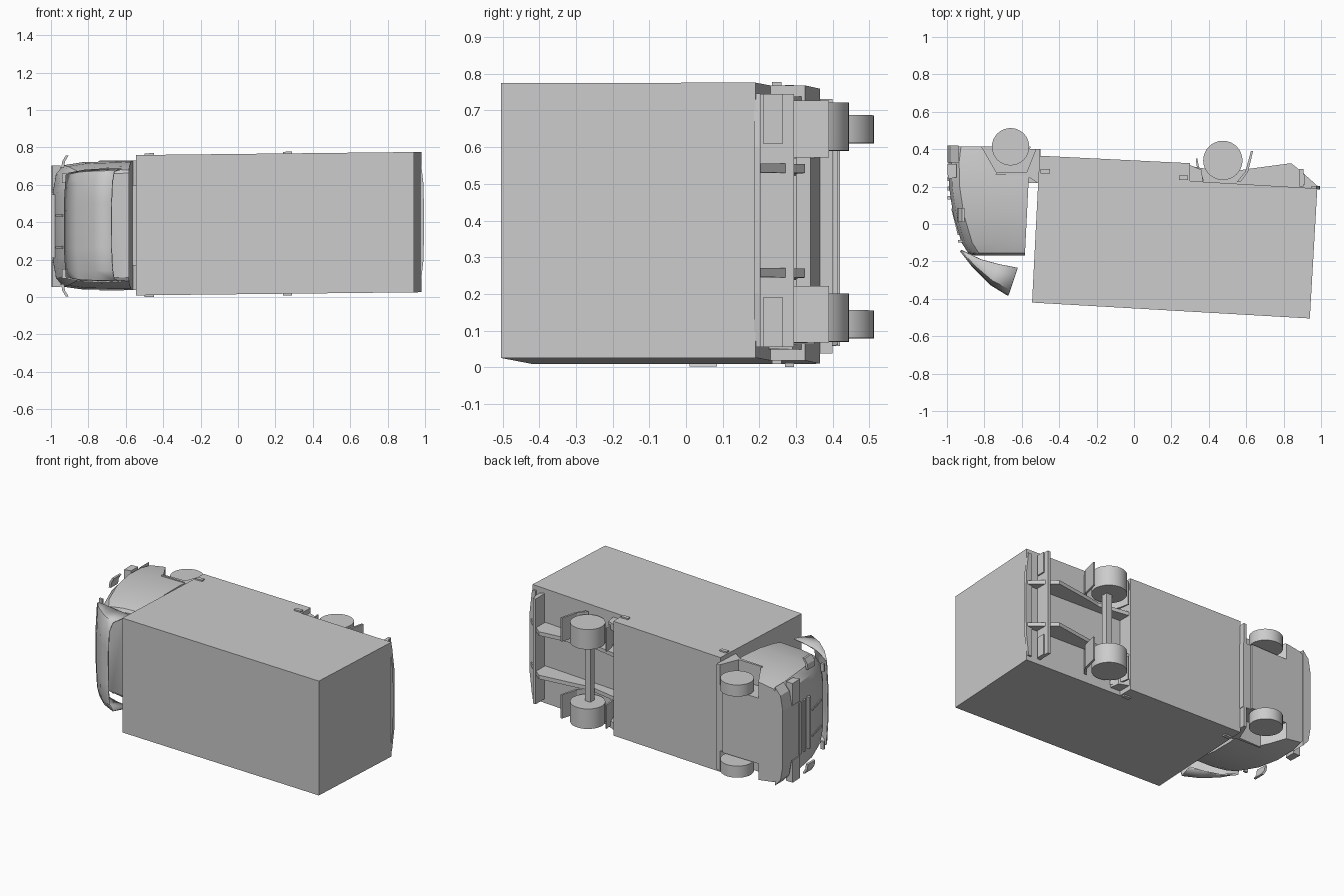
import bpy, bmesh, math
from mathutils import Vector

cube = bpy.data.objects.get("Cube")
if cube:
    bpy.data.objects.remove(cube, do_unlink=True)

grey = bpy.data.materials.new("plain_grey")
grey.use_nodes = True
COLOUR = (0.6, 0.6, 0.6, 1)
grey.diffuse_color = COLOUR
grey.node_tree.nodes["Principled BSDF"].inputs["Base Color"].default_value = COLOUR


def place(x, y, w):
    """The lorry lies on its side: w is the offset from its centre plane."""
    return Vector((x, y, 0.39 + 0.011 * x + w))


def finish(name, bm):
    bmesh.ops.recalc_face_normals(bm, faces=bm.faces)
    mesh = bpy.data.meshes.new(name)
    bm.to_mesh(mesh)
    bm.free()
    obj = bpy.data.objects.new(name, mesh)
    bpy.context.collection.objects.link(obj)
    mesh.materials.append(grey)
    return obj


def loft(name, rings, closed=True):
    bm = bmesh.new()
    rows = [[bm.verts.new(place(*p)) for p in ring] for ring in rings]
    n = len(rows[0])
    for a, b in zip(rows, rows[1:]):
        for i in range(n if closed else n - 1):
            j = (i + 1) % n
            bm.faces.new((a[i], a[j], b[j], b[i]))
    if closed:
        bm.faces.new(rows[0])
        bm.faces.new(rows[-1])
    return finish(name, bm)


def prism(name, outline, w0, w1):
    return loft(name, [[(x, y, w) for x, y in outline] for w in (w0, w1)])


def block(name, x0, x1, y0, y1, w0, w1):
    return prism(name, [(x0, y0), (x1, y0), (x1, y1), (x0, y1)], w0, w1)


def pair(name, outline, w0, w1):
    return [prism(f"{side}_{name}", outline, s * w0, s * w1)
            for side, s in (("left", 1), ("right", -1))]


def circle(x, y, r, n=32):
    return [(x + r * math.cos(math.tau * i / n), y + r * math.sin(math.tau * i / n))
            for i in range(n)]


def rect(x0, x1, y0, y1):
    return [(x0, y0), (x1, y0), (x1, y1), (x0, y1)]


def smooth(obj):
    bpy.ops.object.select_all(action="DESELECT")
    obj.select_set(True)
    bpy.context.view_layer.objects.active = obj
    bpy.ops.object.shade_smooth_by_angle(angle=math.radians(30))


# Cargo box with the deep skirt ahead of the rear axle
prism("cargo_box", [(-0.545, -0.42), (0.94, -0.505), (0.98, 0.19), (0.3, 0.23),
                    (0.3, 0.325), (-0.505, 0.365)], -0.375, 0.375)
pair("front_marker", rect(-0.5, -0.45, 0.27, 0.295), 0.37, 0.384)
pair("rear_marker", rect(0.24, 0.29, 0.235, 0.26), 0.37, 0.384)


# Cab: rings from sill to roof, rounded at the front
def cab_ring(y, front, half):
    rear = -0.575 + 0.05 * y
    side = [(rear, half), (front + 0.16, half - 0.005), (front + 0.06, half - 0.02),
            (front + 0.02, half - 0.065), (front + 0.003, half - 0.16)]
    return [(x, y, w) for x, w in side] + [(x, y, -w) for x, w in reversed(side)]


cab = loft("cab", [cab_ring(*level) for level in (
    (0.415, -0.985, 0.325), (0.33, -0.995, 0.337), (0.2, -0.992, 0.345),
    (0.05, -0.97, 0.338), (-0.1, -0.925, 0.315), (-0.155, -0.89, 0.297),
    (-0.168, -0.86, 0.28))])

# Wheel arches cut into both sides of the cab
arch = [(-0.83, 0.44), (-0.735, 0.275), (-0.57, 0.275), (-0.5, 0.275), (-0.5, 0.44)]
for cutter in pair("arch_cutter", arch, 0.215, 0.45):
    cutter.hide_render = True
    cutter.hide_set(True)
    cut = cab.modifiers.new("arch", "BOOLEAN")
    cut.operation = "DIFFERENCE"
    cut.solver = "EXACT"
    cut.object = cutter
smooth(cab)

# Mudguards, underside and frame behind the cab
pair("front_mudguard", [(-0.735, 0.275), (-0.74, 0.265), (-0.57, 0.255), (-0.51, 0.215),
                        (-0.503, 0.4), (-0.525, 0.4), (-0.575, 0.275)], 0.215, 0.347)
block("cab_underside", -0.6, -0.5, 0.22, 0.4, -0.216, 0.216)

# Bumper, lamps and grille bars
loft("front_bumper", [[(x - 0.006, y, w) for x, _, w in cab_ring(0.33, -0.993, 0.342)
                       if x < -0.9] for y in (0.33, 0.42)])
pair("headlamp", [(-0.995, 0.24), (-0.95, 0.25), (-0.95, 0.32), (-0.998, 0.32)], 0.18, 0.325)
for y in (0.13, 0.18, 0.23):
    block("grille_bar", -0.998, -0.97, y, y + 0.02, -0.17, 0.17)
for w in (-0.12, 0.05):
    prism("wiper", [(-0.977, 0.08), (-0.972, 0.085), (-0.936, -0.06), (-0.942, -0.06)], w, w + 0.012)

# Mirrors swept outward
for side, s in (("left", 1), ("right", -1)):
    loft(f"{side}_mirror", [
        [(x + dx, y, s * w) for x, y in rect(-0.945, -0.93, 0.01, 0.085)]
        for dx, w in ((0, 0.31), (0.005, 0.345), (0.025, 0.378))])
pair("roof_lamp", rect(-0.94, -0.915, -0.1, -0.085), 0.23, 0.28)

# Roof deflector: open curved shell with swept side wings
rows = []
for tx, ty, tw, sx, sy, sw in (
        (-0.925, -0.145, 0.24, -0.905, -0.15, 0.285),
        (-0.855, -0.235, 0.255, -0.82, -0.19, 0.3),
        (-0.765, -0.325, 0.26, -0.725, -0.215, 0.305),
        (-0.672, -0.382, 0.26, -0.622, -0.235, 0.305)):
    mx, my = tx * 0.8 + sx * 0.2, ty * 0.8 + sy * 0.2
    half = [(sx, sy, sw), (mx, my, sw - 0.012), (tx, ty, tw - 0.02), (tx - 0.006, ty, 0.12)]
    rows.append(half + [(x, y, -w) for x, y, w in reversed(half)])
deflector = loft("roof_deflector", rows, closed=False)
shell = deflector.modifiers.new("shell", "SOLIDIFY")
shell.thickness = 0.008
smooth(deflector)

# Wheels
for wheel in (pair("front_wheel", circle(-0.66, 0.413, 0.1), 0.228, 0.304)
              + pair("rear_wheel", circle(0.475, 0.34, 0.105), 0.195, 0.326)):
    smooth(wheel)
block("rear_axle", 0.455, 0.495, 0.3, 0.34, -0.2, 0.2)

# Mud flaps around the rear wheels
pair("rear_flap", [(0.55, 0.225), (0.595, 0.28), (0.625, 0.39), (0.637, 0.39),
                   (0.61, 0.28), (0.57, 0.225)], 0.175, 0.33)
pair("front_flap", [(0.33, 0.35), (0.338, 0.29), (0.365, 0.225), (0.375, 0.23),
                    (0.35, 0.29), (0.338, 0.35)], 0.175, 0.33)

# Chassis rails and side hangers under the tail
pair("chassis_rail", [(0.3, 0.225), (0.3, 0.31), (0.5, 0.275), (0.6, 0.293), (0.84, 0.325),
                      (0.89, 0.285), (0.985, 0.2), (0.97, 0.185)], 0.13, 0.155)
pair("side_hanger", [(0.3, 0.225), (0.3, 0.315), (0.36, 0.29), (0.37, 0.225)], 0.3, 0.345)

# Rear underrun bar, lamp panels and tail strip
block("underrun_bar", 0.885, 0.905, 0.2, 0.295, -0.345, 0.345)
pair("tail_lamp_panel", rect(0.905, 0.914, 0.21, 0.265), 0.21, 0.345)
tail = [(0.95, -0.345), (0.975, -0.345), (0.992, -0.2), (0.995, 0), (0.992, 0.2),
        (0.975, 0.345), (0.95, 0.345)]
loft("tail_strip", [[(x, y, w) for x, w in tail] for y in (0.185, 0.203)])
